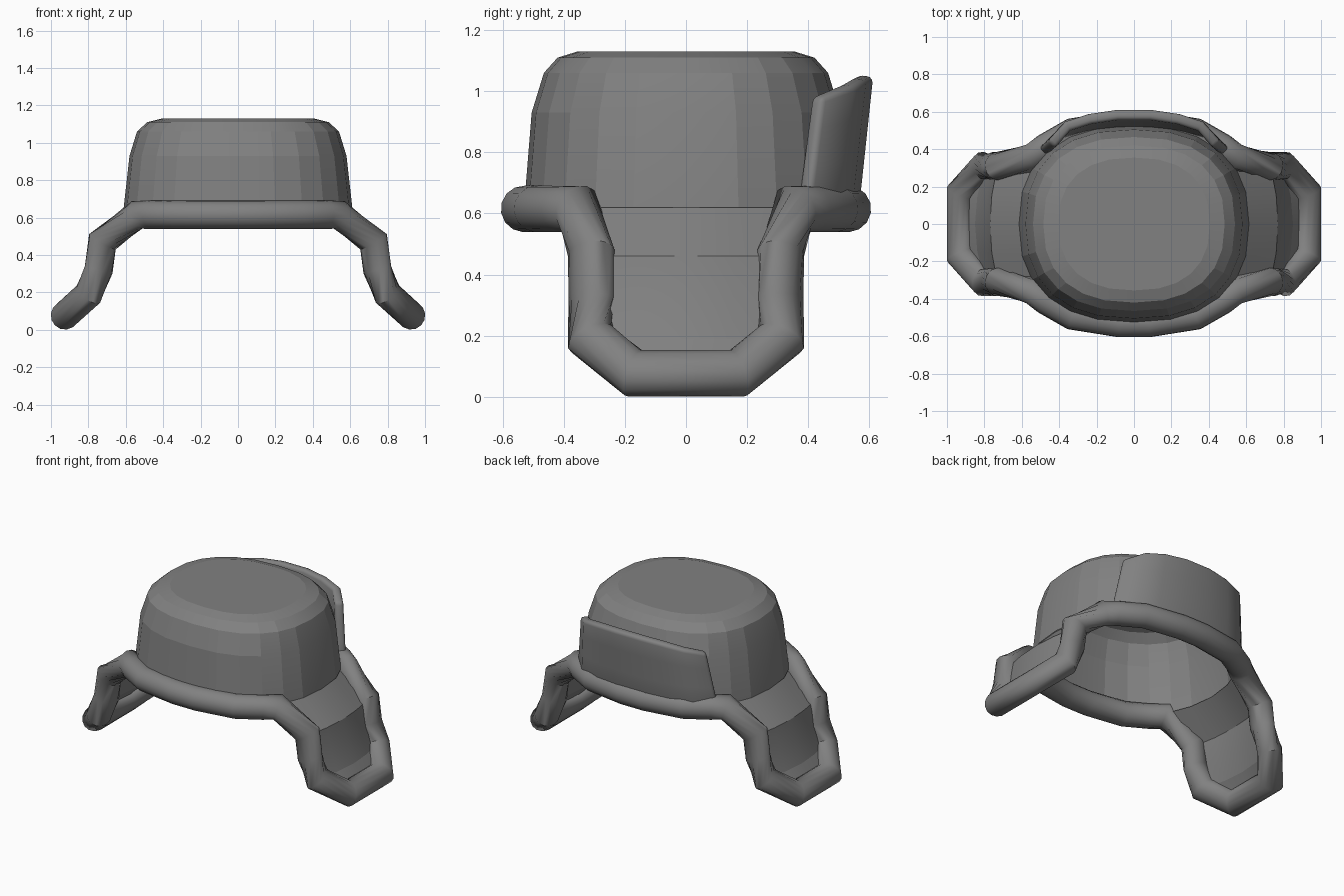
import bpy, bmesh, math
from mathutils import Vector

cube = bpy.data.objects.get("Cube")
if cube:
    bpy.data.objects.remove(cube)

GREY = (0.22, 0.22, 0.22, 1)
felt = bpy.data.materials.new("grey felt")
felt.use_nodes = True
felt.diffuse_color = GREY
felt.node_tree.nodes["Principled BSDF"].inputs["Base Color"].default_value = GREY


def make(name, rows, wrap_rows=False, wrap_cols=False, cap=False, angle=None):
    """Skin a grid of points given as rows of equal length."""
    bm = bmesh.new()
    grid = [[bm.verts.new(p) for p in row] for row in rows]
    n, m = len(grid), len(grid[0])
    for i in range(n if wrap_rows else n - 1):
        for j in range(m if wrap_cols else m - 1):
            a, b = grid[i], grid[(i + 1) % n]
            k = (j + 1) % m
            bm.faces.new((a[j], a[k], b[k], b[j]))
    if cap:
        bm.faces.new(grid[-1])
    bmesh.ops.recalc_face_normals(bm, faces=bm.faces)
    mesh = bpy.data.meshes.new(name)
    bm.to_mesh(mesh)
    bm.free()
    mesh.materials.append(felt)
    obj = bpy.data.objects.new(name, mesh)
    bpy.context.collection.objects.link(obj)
    if angle:
        bpy.ops.object.select_all(action='DESELECT')
        obj.select_set(True)
        bpy.context.view_layer.objects.active = obj
        bpy.ops.object.shade_smooth_by_angle(angle=math.radians(angle))
    return obj


def oval(rx, ry, z, count=24, power=2.4):
    def bend(v):
        return math.copysign(abs(v) ** (2 / power), v)
    angles = [2 * math.pi * i / count for i in range(count)]
    return [(rx * bend(math.cos(a)), ry * bend(math.sin(a)), z) for a in angles]


# Crown: stacked ovals with a flat top and an open bottom
profile = [(0.615, 0.53, 0.62), (0.58, 0.505, 0.93), (0.54, 0.465, 1.06),
           (0.485, 0.42, 1.11), (0.405, 0.355, 1.13)]
make("crown", [oval(*p) for p in profile], wrap_cols=True, cap=True, angle=12)

# Rolled trim: one closed mitred tube around brow, ear flaps and nape
quarter = [(0.08, -0.53, 0.615), (0.33, -0.49, 0.615), (0.47, -0.41, 0.615),
           (0.54, -0.355, 0.615), (0.725, -0.31, 0.47), (0.745, -0.31, 0.32),
           (0.80, -0.31, 0.19), (0.925, -0.17, 0.077)]
left = [Vector(p) for p in quarter]
left += [Vector((p.x, -p.y, p.z)) for p in reversed(left)]
path = left + [Vector((-p.x, p.y, p.z)) for p in reversed(left)]


def tube_rings(path, radius, sides=14):
    rings = []
    for i, p in enumerate(path):
        d0 = (p - path[i - 1]).normalized()
        d1 = (path[(i + 1) % len(path)] - p).normalized()
        tangent = (d0 + d1).normalized()
        turn = (d1 - d0).normalized()
        stretch = 1 / max(0.6, tangent.dot(d0)) - 1
        out = p - Vector((0, 0, 1))
        out = (out - tangent * out.dot(tangent)).normalized()
        side = tangent.cross(out)
        ring = []
        for s in range(sides):
            a = 2 * math.pi * s / sides
            v = radius * (out * math.cos(a) + side * math.sin(a))
            ring.append(p + v + turn * v.dot(turn) * stretch)
        rings.append(ring)
    return rings


make("rolled_trim", tube_rings(path, 0.076), True, True, angle=50)

# Ear flaps: bowed panels inside the trim (middle x, edge x, half width, z)
flap = [(0.61, 0.52, 0.34, 0.62), (0.77, 0.73, 0.31, 0.46),
        (0.80, 0.75, 0.31, 0.32), (0.85, 0.80, 0.30, 0.19),
        (0.92, 0.92, 0.17, 0.08)]
for name, sign in (("left_ear_flap", 1), ("right_ear_flap", -1)):
    rows = [[(sign * (edge + (mid - edge) * (1 - u * u)), half * u, z)
             for u in (-1, -0.5, 0, 0.5, 1)] for mid, edge, half, z in flap]
    make(name, rows, angle=12)

# Upturned flap hugging the back of the crown, leaning outward
half_arc = [(0.09, 0, 0), (0.24, -0.022, -0.01), (0.36, -0.06, -0.03), (0.45, -0.16, -0.07)]
arc = [(-x, y, z) for x, y, z in reversed(half_arc)] + half_arc
rows = []
for t in (0, 0.35, 0.7, 1):
    rows.append([(x * (1.1 - 0.12 * t), 0.54 + 0.045 * t + y,
                  0.63 + 0.42 * t + z * t) for x, y, z in arc])
back = make("back_flap", rows, angle=40)
solid = back.modifiers.new("thickness", 'SOLIDIFY')
solid.thickness = 0.055
solid.offset = 0
bevel = back.modifiers.new("soft_edge", 'BEVEL')
bevel.width = 0.02
bevel.segments = 3
bevel.limit_method = 'ANGLE'
bevel.angle_limit = math.radians(50)
